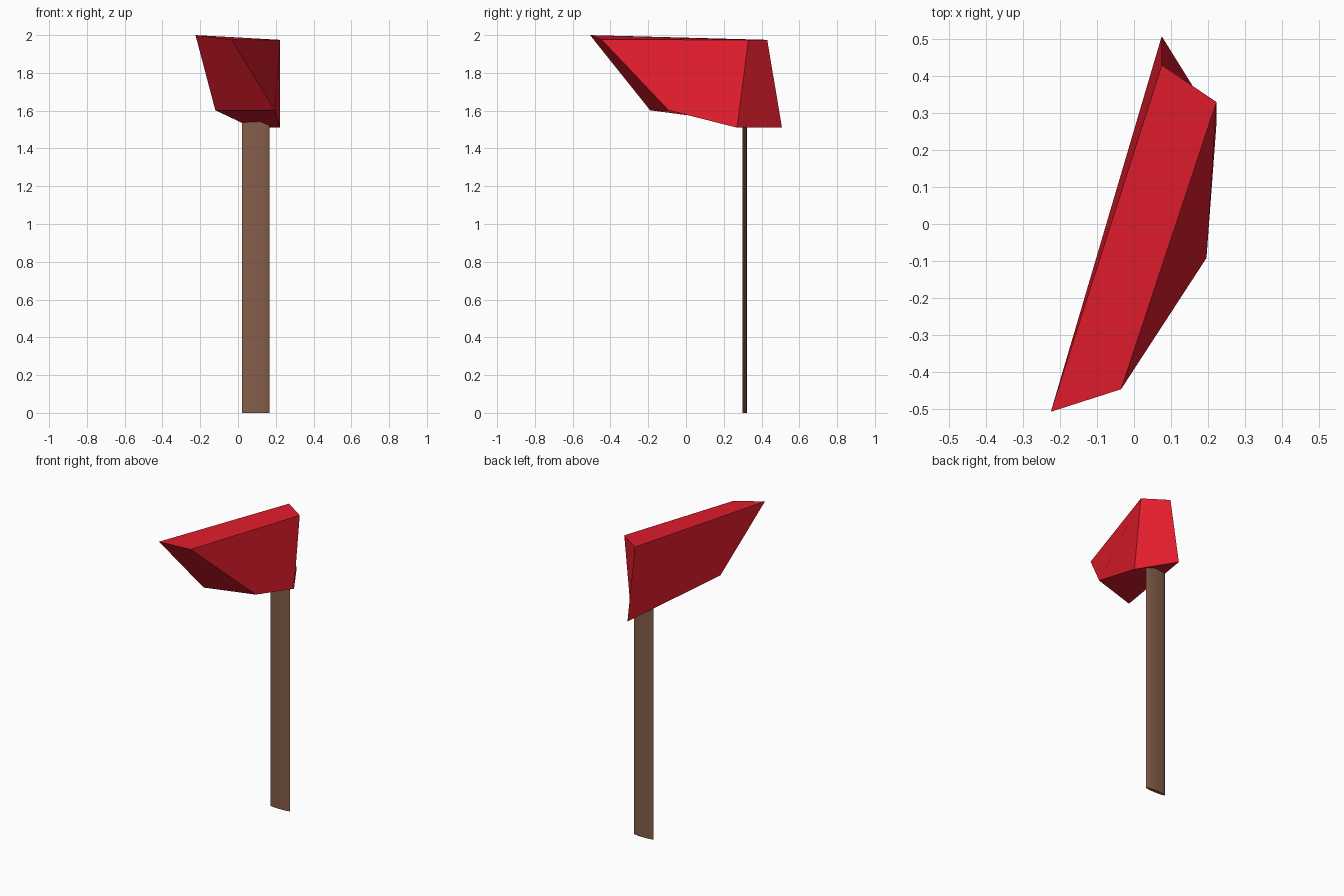
import bpy, bmesh

if "Cube" in bpy.data.objects:
    bpy.data.objects.remove(bpy.data.objects["Cube"])


def paint(obj, name, color):
    mat = bpy.data.materials.new(name)
    mat.diffuse_color = color
    mat.use_nodes = True
    mat.node_tree.nodes["Principled BSDF"].inputs["Base Color"].default_value = mat.diffuse_color
    obj.data.materials.append(mat)


# Axe head: a top outline and a bottom outline, bridged into a faceted block
top = [(-0.225, -0.508, 2.0), (-0.035, -0.447, 1.976), (0.223, 0.33, 1.975), (0.075, 0.43, 1.975)]
bottom = [(-0.12, -0.19, 1.602), (0.196, -0.092, 1.602), (0.223, 0.27, 1.51), (0.075, 0.508, 1.51)]

bm = bmesh.new()
upper = [bm.verts.new(p) for p in top]
lower = [bm.verts.new(p) for p in bottom]
bm.faces.new(upper)
bm.faces.new(lower[::-1])
for i in range(4):
    j = (i + 1) % 4
    bm.faces.new((lower[i], lower[j], upper[j], upper[i]))
bmesh.ops.recalc_face_normals(bm, faces=bm.faces)
mesh = bpy.data.meshes.new("axe_head")
bm.to_mesh(mesh)
bm.free()
head = bpy.data.objects.new("axe_head", mesh)
bpy.context.collection.objects.link(head)
paint(head, "red", (0.75, 0.012, 0.025, 1))

# Handle: flattened cylinder whose top is sunk into the head
height = 1.61
bpy.ops.mesh.primitive_cylinder_add(vertices=32, radius=1, depth=height,
                                    location=(0.093, 0.311, height / 2))
handle = bpy.context.object
handle.name = "handle"
handle.scale = (0.073, 0.011, 1)
bpy.ops.object.transform_apply(location=False, rotation=False, scale=True)
bpy.ops.object.shade_smooth_by_angle()
paint(handle, "brown", (0.235, 0.11, 0.067, 1))
